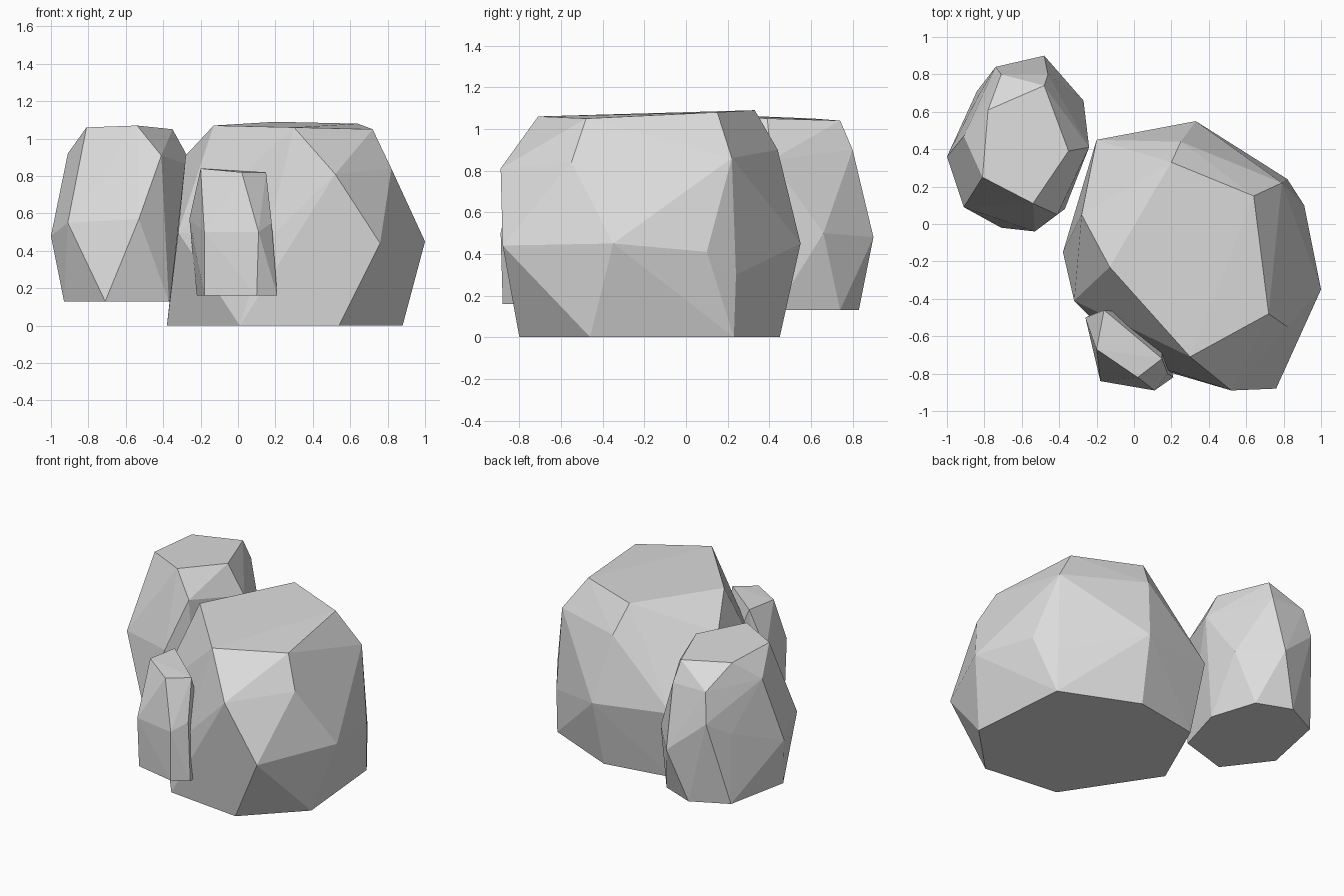
import bpy
import bmesh

# Remove only the default cube
default_cube = bpy.data.objects.get("Cube")
if default_cube:
    bpy.data.objects.remove(default_cube, do_unlink=True)

# One plain stone colour
stone = bpy.data.materials.new("grey_stone")
stone.use_nodes = True
stone_colour = (.72, .72, .72, 1)
stone.diffuse_color = stone_colour
shader = next(node for node in stone.node_tree.nodes if node.type == "BSDF_PRINCIPLED")
shader.inputs["Base Color"].default_value = stone_colour
shader.inputs["Roughness"].default_value = .9


def make_boulder(name, crown, belly, foot, ground):
    """Wrap a faceted shell around a crown, belly corners and a flat foot outline."""
    shell = bmesh.new()
    corners = list(crown) + list(belly) + [(x, y, ground) for x, y in foot]
    for corner in corners:
        shell.verts.new(corner)
    result = bmesh.ops.convex_hull(shell, input=shell.verts[:], use_existing_faces=False)
    # Drop corners swallowed by the shell
    unused = {item for item in result["geom_interior"] + result["geom_unused"]
              if isinstance(item, bmesh.types.BMVert)}
    bmesh.ops.delete(shell, geom=list(unused), context="VERTS")
    # Merge nearly level triangles into broad flat facets
    bmesh.ops.dissolve_limit(shell, angle_limit=.03, verts=shell.verts[:], edges=shell.edges[:])
    bmesh.ops.recalc_face_normals(shell, faces=shell.faces[:])
    mesh = bpy.data.meshes.new(name)
    shell.to_mesh(mesh)
    shell.free()
    mesh.materials.append(stone)
    boulder = bpy.data.objects.new(name, mesh)
    bpy.context.scene.collection.objects.link(boulder)
    return boulder


# Large main boulder resting on the ground
make_boulder(
    "large_boulder",
    crown=[(-.13, -.23, 1.07), (.2, .33, 1.09), (.64, .15, 1.08),
           (.72, -.48, 1.05), (.3, -.71, 1.06)],
    belly=[(.79, .22, .86), (.82, .24, .3), (1, -.35, .45), (.91, .1, .41),
           (.76, -.88, .44), (.52, -.89, .81), (.82, -.55, .84), (.33, .55, .45),
           (.25, .44, .9), (-.2, .45, .48), (-.28, .05, .91), (-.32, -.41, .5),
           (.15, -.77, .45)],
    foot=[(.54, -.8), (.88, -.46), (.82, .23), (.31, .45),
          (-.15, .37), (-.38, -.15), (.01, -.74)],
    ground=0)

# Tall boulder behind, on the model's right
make_boulder(
    "tall_boulder",
    crown=[(-.78, .61, 1.05), (-.81, .25, 1.06), (-.54, .11, 1.07),
           (-.35, .39, 1.05), (-.48, .74, 1.04)],
    belly=[(-1, .36, .48), (-.91, .09, .55), (-.91, .47, .92), (-.83, .69, .6),
           (-.71, .8, .9), (-.74, .84, .7), (-.48, .9, .48), (-.46, .8, .9),
           (-.27, .66, .5), (-.24, .41, .85), (-.53, -.04, .57), (-.41, .05, .91)],
    foot=[(-.37, .74), (-.6, .83), (-.84, .71), (-.93, .27),
          (-.71, -.02), (-.37, .08), (-.27, .43)],
    ground=.13)

# Small boulder tucked into the front of the large one
make_boulder(
    "small_boulder",
    crown=[(-.2, -.67, .84), (.02, -.82, .82), (.15, -.72, .82), (-.16, -.46, .84)],
    belly=[(.11, -.89, .5), (-.18, -.84, .5), (-.26, -.5, .57), (.18, -.8, .55)],
    foot=[(.1, -.88), (.21, -.82), (-.18, -.82), (-.22, -.48), (.15, -.5)],
    ground=.16)
